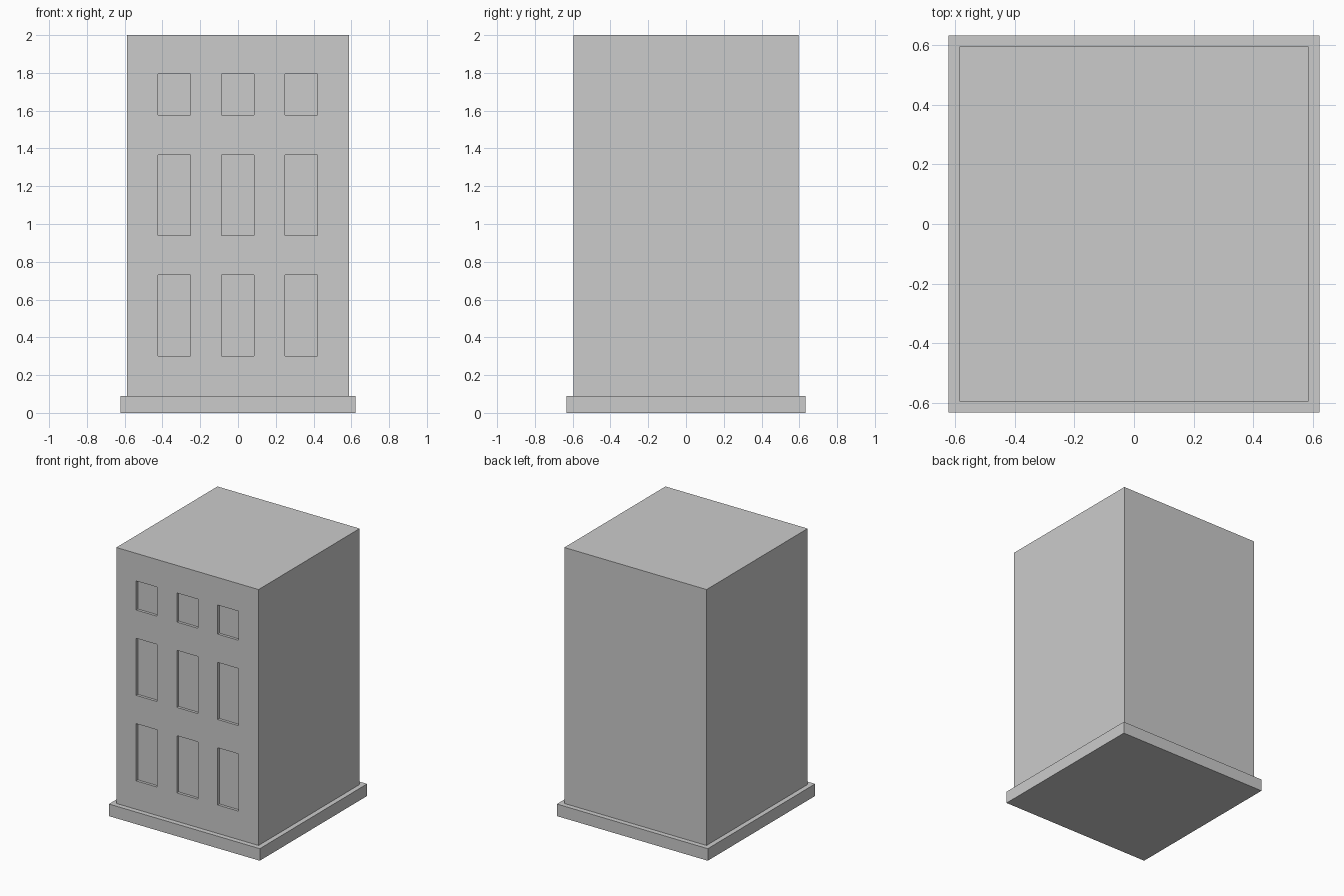
import bpy
import bmesh
from mathutils import Matrix, Vector

if "Cube" in bpy.data.objects:
    bpy.data.objects.remove(bpy.data.objects["Cube"])


def make_boxes(name, boxes):
    """One object made of boxes given as (min corner, max corner)."""
    bm = bmesh.new()
    for lo, hi in boxes:
        lo, hi = Vector(lo), Vector(hi)
        m = Matrix.Translation((lo + hi) / 2) @ Matrix.Diagonal((*(hi - lo), 1))
        bmesh.ops.create_cube(bm, size=1, matrix=m)
    mesh = bpy.data.meshes.new(name)
    bm.to_mesh(mesh)
    bm.free()
    obj = bpy.data.objects.new(name, mesh)
    bpy.context.collection.objects.link(obj)
    return obj


HX, HY = 0.587, 0.596      # half size of the tower
PLINTH = 0.09              # plinth height
RECESS = 0.02              # window depth
HALF_W = 0.086             # half window width

# Base plinth
make_boxes("plinth", [((-0.623, -0.633, 0), (0.623, 0.633, PLINTH))])

# Building block
tower = make_boxes("building", [((-HX, -HY, PLINTH), (HX, HY, 2.0))])

# Three columns by three storeys of recessed windows in the front wall
storeys = [(0.302, 0.729), (0.94, 1.366), (1.577, 1.794)]
columns = [-0.338, -0.001, 0.336]
cutter = make_boxes("window_cutter", [
    ((x - HALF_W, -HY - 0.1, z0), (x + HALF_W, -HY + RECESS, z1))
    for x in columns for z0, z1 in storeys])
cutter.hide_render = True
cutter.hide_set(True)

cut = tower.modifiers.new("windows", 'BOOLEAN')
cut.operation = 'DIFFERENCE'
cut.solver = 'EXACT'
cut.object = cutter
